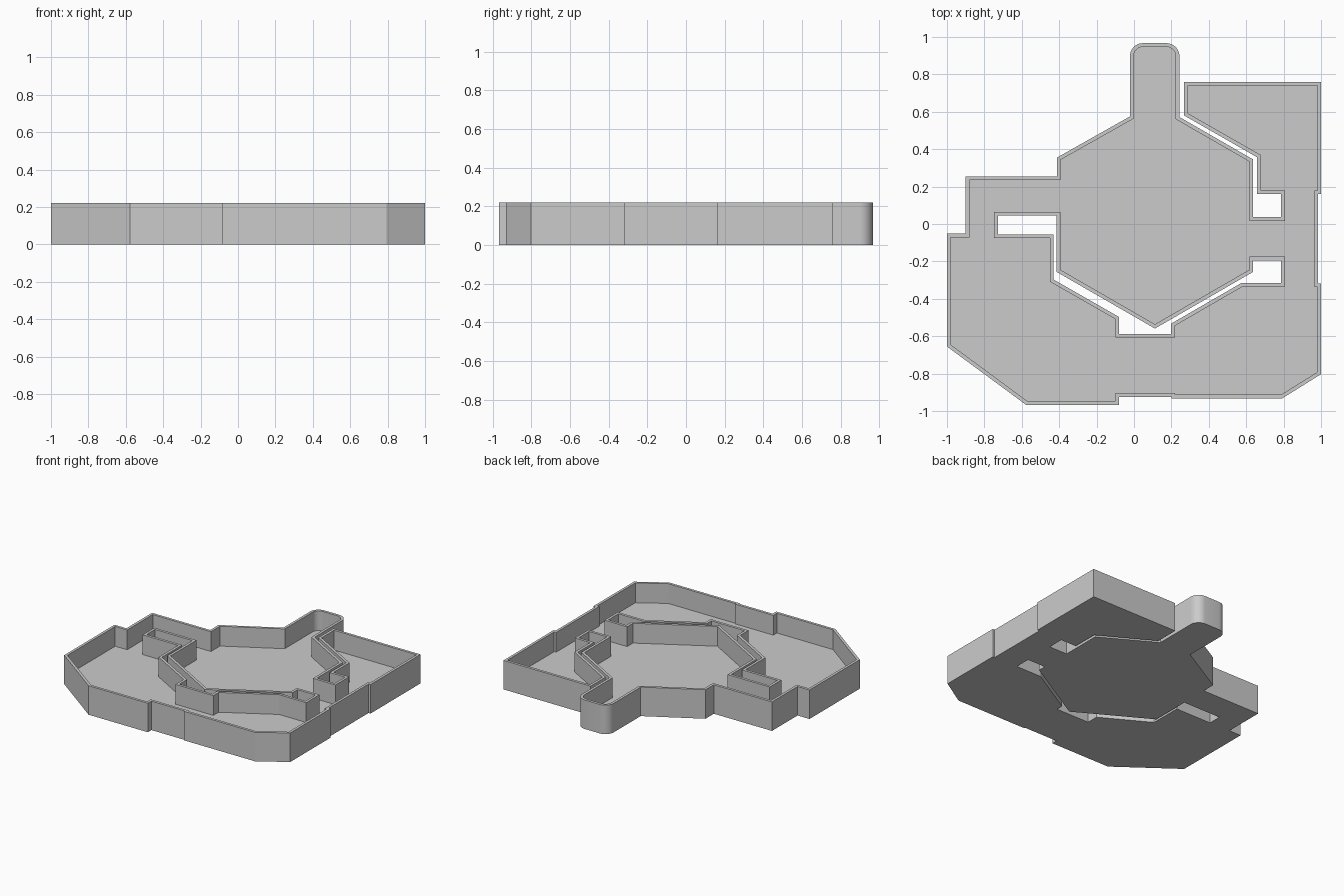
import bpy, bmesh
from math import cos, sin, radians
from mathutils import Vector

if "Cube" in bpy.data.objects:
    bpy.data.objects.remove(bpy.data.objects["Cube"])

HEIGHT, WALL, FLOOR = 0.22, 0.02, 0.07


def arc(cx, cy, r, start, steps=8):
    angles = [radians(start + 90 * i / steps) for i in range(steps + 1)]
    return [(cx + r * cos(a), cy + r * sin(a)) for a in angles]


def inset(points, dist):
    """Mitred offset towards the left of the path direction."""
    result = []
    for i, p in enumerate(points):
        p = Vector(p)
        d1 = (p - Vector(points[i - 1])).normalized()
        d2 = (Vector(points[(i + 1) % len(points)]) - p).normalized()
        n1, n2 = Vector((-d1.y, d1.x)), Vector((-d2.y, d2.x))
        result.append(p + (n1 + n2) * dist / (1 + n1.dot(n2)))
    return result


# Outer outline, anticlockwise, with the open channel beside the rounded tab
outer = [(-1, -.655), (-.577, -.967), (-.08, -.967), (-.08, -.924), (.2, -.924),
         (.2, -.932), (.793, -.932), (1, -.803), (1, -.318), (.984, -.318),
         (.984, .16), (1, .16), (1, .76), (.268, .76), (.268, .58),
         (.658, .357), (.658, .16), (.787, .16), (.787, .037), (.637, .037),
         (.637, .345), (.243, .572)]
outer += arc(.243 - .07, .967 - .07, .07, 0) + arc(-.022 + .07, .967 - .07, .07, 90)
outer += [(-.022, .575), (-.412, .355), (-.412, .255), (-.9, .255),
          (-.9, -.052), (-1, -.052)]

# Closed slot under the hexagon, clockwise so the solid stays on the left
slot = [(-.728, .045), (-.414, .045), (-.414, -.256), (.112, -.559),
        (.637, -.256), (.637, -.195), (.787, -.195), (.787, -.315),
        (.575, -.315), (.198, -.533), (.198, -.587), (-.08, -.587),
        (-.08, -.497), (-.43, -.297), (-.43, -.055), (-.728, -.055)]

# Tray: bottom, outer wall faces, rim, inner wall faces and recessed floor
bm = bmesh.new()
bottom_edges, floor_edges = [], []
for path in (outer, slot):
    inner = inset(path, WALL)
    levels = [(path, 0), (path, HEIGHT), (inner, HEIGHT), (inner, FLOOR)]
    rings = [[bm.verts.new((p[0], p[1], z)) for p in pts] for pts, z in levels]
    n = len(path)
    for low, high in zip(rings, rings[1:]):
        for i in range(n):
            j = (i + 1) % n
            bm.faces.new((low[i], low[j], high[j], high[i]))
    for ring, edges in ((rings[0], bottom_edges), (rings[3], floor_edges)):
        edges += [bm.edges.get((ring[i], ring[(i + 1) % n])) for i in range(n)]

for edges, up in ((bottom_edges, -1), (floor_edges, 1)):
    bmesh.ops.triangle_fill(bm, edges=edges, use_beauty=True, normal=(0, 0, up))
bmesh.ops.recalc_face_normals(bm, faces=bm.faces)

mesh = bpy.data.meshes.new("walled_tray")
bm.to_mesh(mesh)
bm.free()
tray = bpy.data.objects.new("walled_tray", mesh)
bpy.context.collection.objects.link(tray)

# Smooth only the rounded tab corners
bpy.context.view_layer.objects.active = tray
tray.select_set(True)
bpy.ops.object.shade_smooth_by_angle(angle=radians(20))
